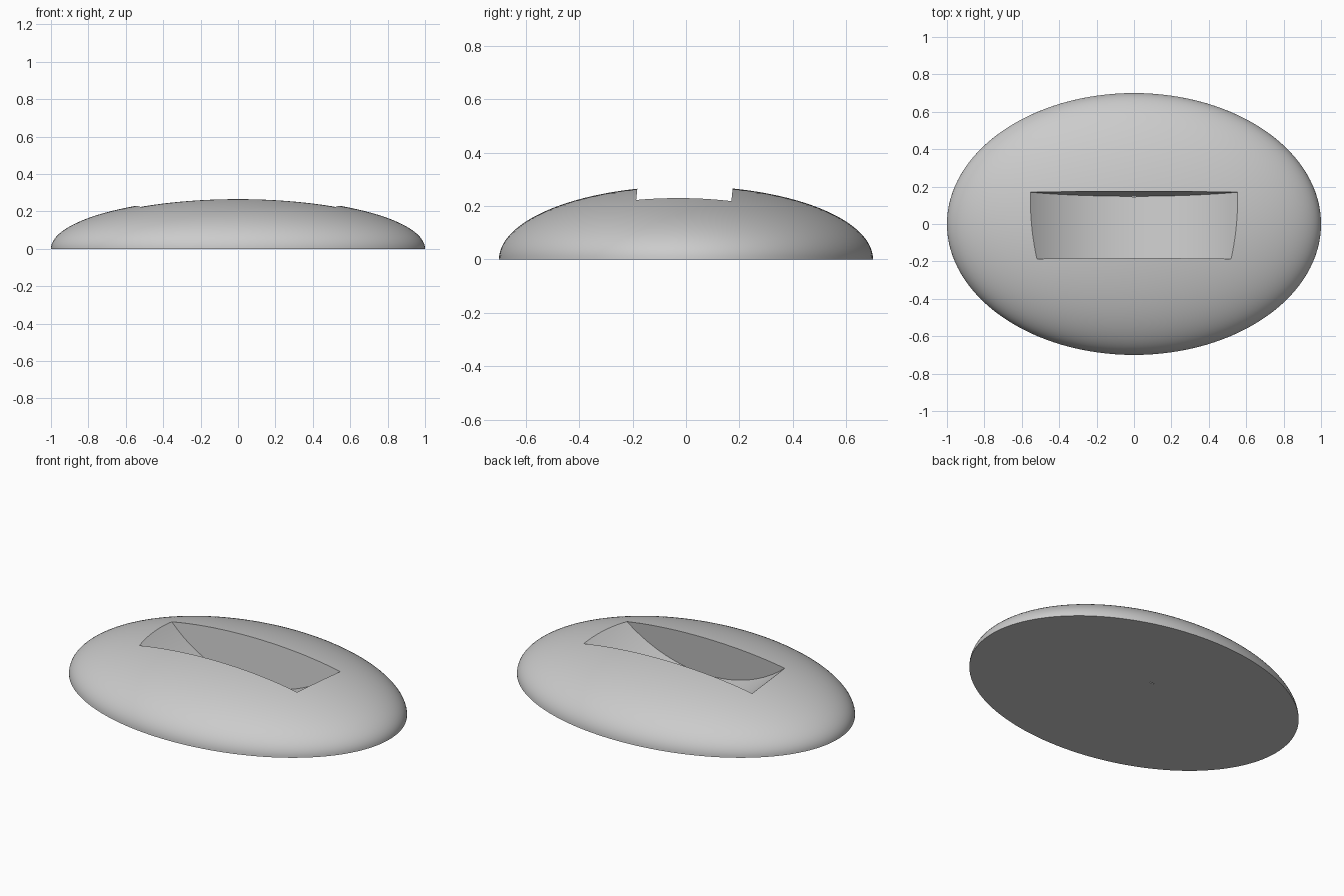
import bpy
import bmesh
import math
from mathutils import Matrix, Vector

default_cube = bpy.data.objects.get("Cube")
if default_cube:
    bpy.data.objects.remove(default_cube, do_unlink=True)

HALF_X, HALF_Y, HEIGHT = 1.0, 0.7, 0.274
TILT = 0.1            # lean of the slot, in radians
RADIUS = 0.81         # curvature of the slot floor
SLOT_WIDTH = 0.355


def new_object(name, bm):
    mesh = bpy.data.meshes.new(name)
    bm.to_mesh(mesh)
    bm.free()
    obj = bpy.data.objects.new(name, mesh)
    bpy.context.collection.objects.link(obj)
    return obj


# Plain grey finish
grey = bpy.data.materials.new("light_grey")
grey.use_nodes = True
colour = (0.6, 0.6, 0.6, 1.0)
grey.diffuse_color = colour
grey.node_tree.nodes["Principled BSDF"].inputs["Base Color"].default_value = colour

# Domed body: upper half of a flattened ellipsoid with a flat base
bm = bmesh.new()
bmesh.ops.create_uvsphere(bm, u_segments=128, v_segments=64, radius=1.0)
cut = bmesh.ops.bisect_plane(bm, geom=bm.verts[:] + bm.edges[:] + bm.faces[:],
                             dist=1e-5, plane_co=(0, 0, 0), plane_no=(0, 0, 1),
                             clear_inner=True)
rim = [e for e in bm.edges if e.is_boundary]
bmesh.ops.contextual_create(bm, geom=rim)
bmesh.ops.scale(bm, vec=(HALF_X, HALF_Y, HEIGHT), verts=bm.verts)
bmesh.ops.recalc_face_normals(bm, faces=bm.faces)
body = new_object("domed_body", bm)
body.data.materials.append(grey)

# Slot cutter: a wide disc whose axis leans down towards the back
bm = bmesh.new()
bmesh.ops.create_cone(bm, cap_ends=True, segments=128, radius1=RADIUS,
                      radius2=RADIUS, depth=SLOT_WIDTH)
bmesh.ops.rotate(bm, matrix=Matrix.Rotation(math.pi / 2, 3, 'X'), verts=bm.verts)
# the lowest point of the back rim just breaks through the base
bmesh.ops.translate(bm, vec=(0, -SLOT_WIDTH / 2, RADIUS), verts=bm.verts)
bmesh.ops.rotate(bm, matrix=Matrix.Rotation(-TILT, 3, 'X'), verts=bm.verts)
bmesh.ops.translate(bm, vec=Vector((0, 0.148, -0.0005)), verts=bm.verts)
bmesh.ops.recalc_face_normals(bm, faces=bm.faces)
cutter = new_object("slot_cutter", bm)
cutter.data.materials.append(grey)
cutter.hide_render = True

# Carve the slot, then discard the cutter
carve = body.modifiers.new("slot", 'BOOLEAN')
carve.operation = 'DIFFERENCE'
carve.solver = 'EXACT'
carve.object = cutter
bpy.ops.object.select_all(action='DESELECT')
bpy.context.view_layer.objects.active = body
body.select_set(True)
bpy.ops.object.modifier_apply(modifier=carve.name)
bpy.data.objects.remove(cutter, do_unlink=True)

# Smooth dome and floor, crisp slot edges
bpy.ops.object.shade_smooth_by_angle(angle=math.radians(30))
